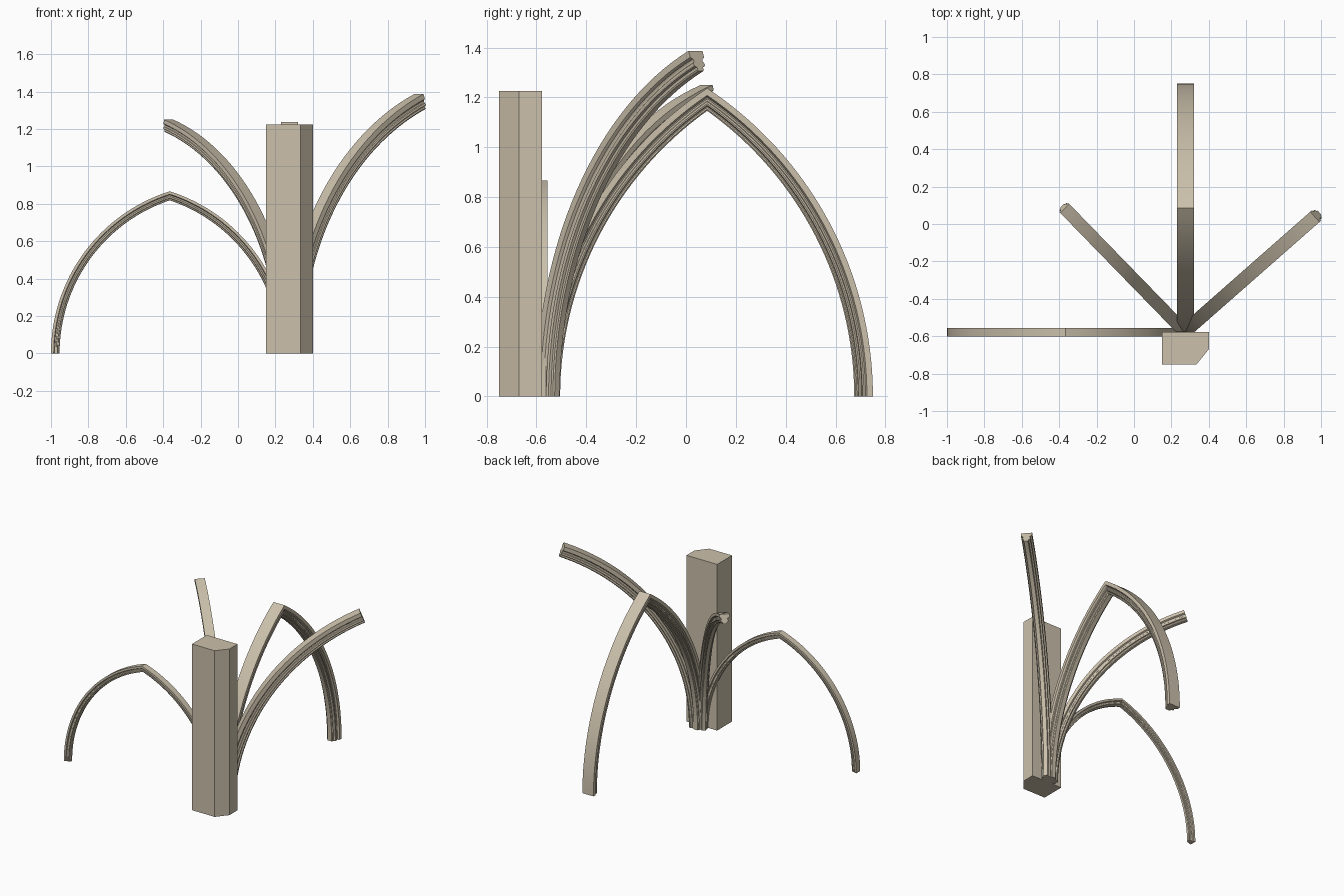
import bpy, bmesh, math
from mathutils import Vector

if "Cube" in bpy.data.objects:
    bpy.data.objects.remove(bpy.data.objects["Cube"], do_unlink=True)

stone = bpy.data.materials.new("beige stone")
COLOUR = (0.60, 0.53, 0.41, 1)
stone.diffuse_color = COLOUR
stone.use_nodes = True
stone.node_tree.nodes["Principled BSDF"].inputs["Base Color"].default_value = COLOUR


def finish(name, bm, smooth):
    bmesh.ops.recalc_face_normals(bm, faces=bm.faces)
    mesh = bpy.data.meshes.new(name)
    bm.to_mesh(mesh)
    bm.free()
    mesh.materials.append(stone)
    obj = bpy.data.objects.new(name, mesh)
    bpy.context.collection.objects.link(obj)
    if smooth:
        bpy.ops.object.select_all(action='DESELECT')
        obj.select_set(True)
        bpy.context.view_layer.objects.active = obj
        bpy.ops.object.shade_smooth_by_angle(angle=math.radians(25))


# Half of the moulded rib section: (half-width, depth below the flat back)
HALF = [(1, 0), (1, .32), (.88, .36), (.70, .40), (.62, .48), (.64, .56),
        (.76, .60), (.80, .68), (.74, .76), (.60, .78), (.46, .80),
        (.42, .86), (.46, .93), (.36, 1)]
SECTION = HALF + [(-u, v) for u, v in reversed(HALF)]
STEPS = 32


def rib(name, start, end, height, width, depth, full):
    """Sweep the section up a circular arc; a full arch gets a mirrored second leg."""
    start, end = Vector((*start, 0)), Vector((*end, 0))
    reach = (end - start).length
    along = (end - start).normalized()
    across = Vector((-along.y, along.x, 0))
    radius = (height ** 2 + reach ** 2) / (2 * reach)
    offset = radius - reach

    def ring(t, mirrored):
        points = []
        for u, v in SECTION:
            r = radius - v * depth
            # mitred at the crown of a full arch, cut square on a half arch
            a = t * math.acos(offset / (r if full else radius))
            s = radius - r * math.cos(a)
            s = 2 * reach - s if mirrored else s
            points.append(start + along * s + across * (u * width / 2)
                          + Vector((0, 0, r * math.sin(a))))
        return points

    path = [ring(i / STEPS, False) for i in range(STEPS + 1)]
    if full:
        path += [ring(i / STEPS, True) for i in reversed(range(STEPS))]
    bm = bmesh.new()
    rings = [[bm.verts.new(p) for p in pts] for pts in path]
    n = len(SECTION)
    for low, high in zip(rings, rings[1:]):
        for k in range(n):
            j = (k + 1) % n
            bm.faces.new((low[k], low[j], high[j], high[k]))
    bm.faces.new(rings[0])
    bm.faces.new(rings[-1])
    finish(name, bm, True)


# Pier with one chamfered front corner
bm = bmesh.new()
plan = [(.15, -.75), (.335, -.75), (.40, -.67), (.40, -.577), (.15, -.577)]
base = bm.faces.new([bm.verts.new((x, y, 0)) for x, y in plan])
top = bmesh.ops.extrude_face_region(bm, geom=[base], use_keep_orig=True)
bmesh.ops.translate(bm, vec=(0, 0, 1.225),
                    verts=[g for g in top["geom"] if isinstance(g, bmesh.types.BMVert)])
finish("pier", bm, False)

# Vault ribs springing from behind the pier
rib("transverse_arch", (.275, -.58), (.275, .085), 1.237, .09, .075, True)
rib("wall_arch", (.27, -.578), (-.365, -.578), .867, .046, .046, True)
rib("right_diagonal_rib", (.27, -.575), (-.37, .083), 1.25, .068, .068, False)
rib("left_diagonal_rib", (.27, -.575), (.967, .038), 1.387, .074, .088, False)
